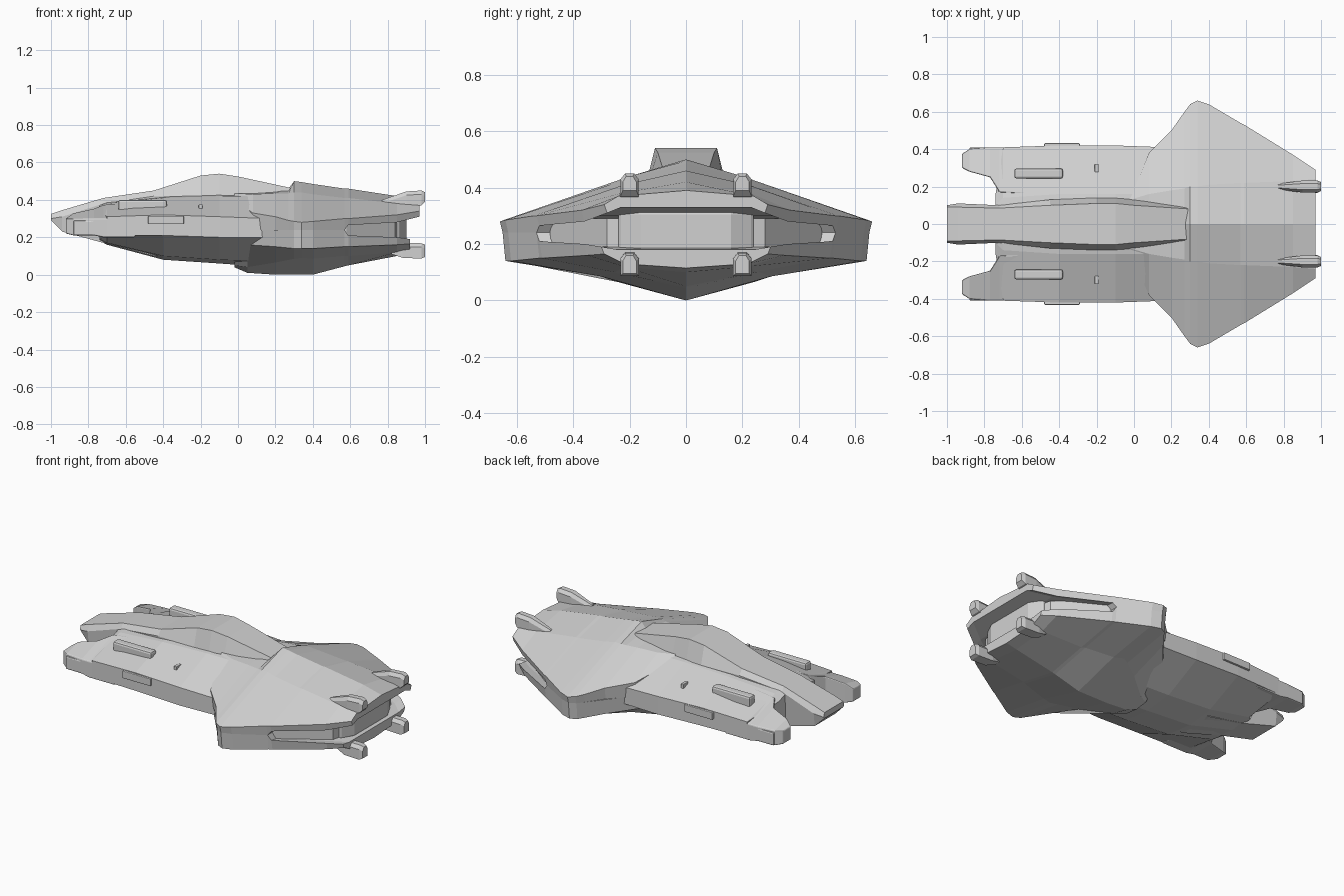
import bpy, bmesh

default_cube = bpy.data.objects.get("Cube")
if default_cube:
    bpy.data.objects.remove(default_cube, do_unlink=True)


def make_material(name, value):
    material = bpy.data.materials.new(name)
    material.use_nodes = True
    colour = (value, value, value, 1)
    material.diffuse_color = colour
    material.node_tree.nodes["Principled BSDF"].inputs["Base Color"].default_value = colour
    return material


hull_grey = make_material("hull grey", 0.64)


def finish(name, bm, bevel=0):
    """Turn a bmesh into a named object with outward normals."""
    bmesh.ops.recalc_face_normals(bm, faces=bm.faces)
    mesh = bpy.data.meshes.new(name)
    bm.to_mesh(mesh)
    bm.free()
    mesh.materials.append(hull_grey)
    part = bpy.data.objects.new(name, mesh)
    bpy.context.collection.objects.link(part)
    if bevel:
        modifier = part.modifiers.new("softened edges", "BEVEL")
        modifier.width = bevel
        modifier.segments = 2


def skin(name, rings, bevel=0):
    """Bridge equal closed rings of 3D points and cap both ends."""
    bm = bmesh.new()
    loops = [[bm.verts.new(point) for point in ring] for ring in rings]
    count = len(loops[0])
    for first, second in zip(loops, loops[1:]):
        for i in range(count):
            j = (i + 1) % count
            bm.faces.new((first[i], first[j], second[j], second[i]))
    bm.faces.new(loops[0])
    bm.faces.new(reversed(loops[-1]))
    finish(name, bm, bevel)


def hull_ring(x, half):
    """Mirror a half profile that runs from top centre to bottom centre."""
    other = [(-y, z) for y, z in reversed(half) if y > 0]
    return [(x, y, z) for y, z in half + other]


def prism(name, outline, low, high, bevel=0):
    """Extrude a top outline between two heights."""
    skin(name, [[(x, y, z) for x, y in outline] for z in (low, high)], bevel)


def mirrored_outline(half):
    return half + [(x, -y) for x, y in reversed(half)]


# Upper rear shell: x, top z, shoulder y z, rim y z, lip z, inner z
upper = [
    (-.02, .44, .13, .435, .15, .4, .24, .24),
    (.08, .445, .16, .43, .38, .33, .24, .24),
    (.2, .45, .18, .435, .5, .31, .24, .24),
    (.27, .46, .19, .435, .6, .29, .24, .24),
    (.3, .5, .2, .44, .64, .285, .24, .24),
    (.34, .495, .2, .44, .66, .28, .24, .24),
    (.4, .485, .21, .43, .64, .285, .24, .24),
    (.57, .46, .22, .41, .54, .3, .24, .24),
    (.59, .46, .22, .41, .53, .3, .265, .27),
    (.85, .42, .23, .38, .37, .32, .28, .3),
    (.97, .39, .24, .37, .29, .34, .31, .33),
]
skin("upper_rear_shell", [
    hull_ring(x, [(0, top), (sy, sz), (ry, rz), (ry - .01, lip), (ry - .06, inner), (0, inner)])
    for x, top, sy, sz, ry, rz, lip, inner in upper
])

# Lower rear shell: x, inner z, lip z, rim y z, keel y z, bottom z
lower = [
    (-.02, .24, .24, .15, .12, .08, .05, .04),
    (.05, .24, .24, .32, .16, .12, .04, .01),
    (.2, .24, .24, .5, .15, .24, .065, 0),
    (.3, .24, .24, .63, .14, .3, .085, 0),
    (.34, .24, .24, .65, .14, .32, .09, 0),
    (.4, .24, .24, .63, .14, .3, .085, 0),
    (.57, .24, .24, .53, .15, .26, .1, .045),
    (.59, .2, .21, .52, .15, .25, .1, .05),
    (.85, .19, .2, .36, .16, .22, .12, .1),
    (.92, .18, .19, .3, .165, .22, .13, .115),
]
skin("lower_rear_shell", [
    hull_ring(x, [(0, inner), (ry - .06, inner), (ry, lip), (ry - .01, rz), (ky, kz), (0, bottom)])
    for x, inner, lip, ry, rz, ky, kz, bottom in lower
])

# Recessed wall behind the side slots and the engine block in the stern
prism("slot_wall", mirrored_outline([(.5, .5), (.58, .48), (.84, .28), (.86, .2)]), .19, .29)
prism("engine_block", mirrored_outline([(.7, .24), (.86, .24), (.9, .16)]), .18, .315, 0.01)

# Flat forward hull with outer rims
forward = [
    (-.74, .39, .1, .37, .16, .35, .23, .12, .19, .18),
    (-.7, .4, .14, .38, .41, .31, .21, .16, .17, .16),
    (-.4, .43, .16, .41, .42, .32, .21, .18, .1, .08),
    (-.1, .46, .16, .42, .42, .31, .2, .18, .08, .06),
    (.17, .44, .16, .42, .41, .3, .2, .18, .07, .04),
]
skin("forward_hull", [
    hull_ring(x, [(0, top), (sy, sz), (ry, high), (ry, low), (ky, kz), (0, bottom)])
    for x, top, sy, sz, ry, high, low, ky, kz, bottom in forward
])

# Raised cabin spine running to the blunt nose
spine = [
    (-1, .09, .325, .1, .3, .29),
    (-.94, .09, .345, .11, .31, .23),
    (-.72, .085, .41, .1, .38, .17),
    (-.45, .1, .45, .13, .42, .1),
    (-.2, .11, .53, .14, .42, .1),
    (-.1, .11, .54, .14, .42, .1),
    (0, .1, .525, .13, .43, .1),
    (.3, .08, .46, .09, .43, .1),
]
skin("cabin_spine", [
    hull_ring(x, [(width, top), (base, low), (base * .9, bottom)])
    for x, width, top, base, low, bottom in spine
])

for side, word in ((1, "left"), (-1, "right")):
    def block(name, x0, x1, y, half_width, z0, z1, bevel=0.008):
        edges = [(x0, side * (y - half_width)), (x1, side * (y - half_width)),
                 (x1, side * (y + half_width)), (x0, side * (y + half_width))]
        prism(word + "_" + name, edges, z0, z1, bevel)

    # Forked pontoon tip beside the nose
    tip = []
    for x, inner, outer, top, low in ((-.92, .3, .375, .3, .22), (-.88, .28, .4, .33, .21),
                                      (-.77, .25, .41, .355, .21), (-.72, .17, .41, .375, .2),
                                      (-.55, .16, .41, .39, .2)):
        tip.append([(x, side * inner, top), (x, side * outer, .3),
                    (x, side * outer, low), (x, side * inner, low)])
    skin(word + "_pontoon_tip", tip, 0.006)

    # Raised pod, small hatch and rim strips
    block("deck_pod", -.64, -.38, .27, .027, .33, .4, 0.012)
    block("deck_hatch", -.21, -.19, .3, .022, .33, .375, 0.003)
    block("rim_strip", -.48, -.29, .42, .012, .27, .315, 0.004)
    block("lower_rim", -.88, .17, .39, .02, .21, .29)

    # Joint between the forward rim and the rear wing
    block("wing_joint", .14, .26, .36, .05, .18, .3, 0.02)

    # Stern fins above and thrusters below, with chamfered crowns
    def stern_pod(name, sections, crown):
        rings = []
        for x, half_width, low, top in sections:
            rings.append([(x, side * .2 + dy, z) for dy, z in (
                (-half_width, low), (half_width, low), (half_width, top - crown),
                (half_width / 2, top), (-half_width / 2, top), (-half_width, top - crown))])
        skin(word + "_" + name, rings)

    stern_pod("upper_fin", [(.77, .015, .37, .4), (.9, .032, .35, .445),
                            (.98, .032, .37, .45), (1, .024, .39, .44)], .02)
    stern_pod("lower_thruster", [(.82, .02, .11, .16), (.88, .033, .09, .17),
                                 (.98, .033, .086, .168), (1, .024, .095, .16)], .02)
